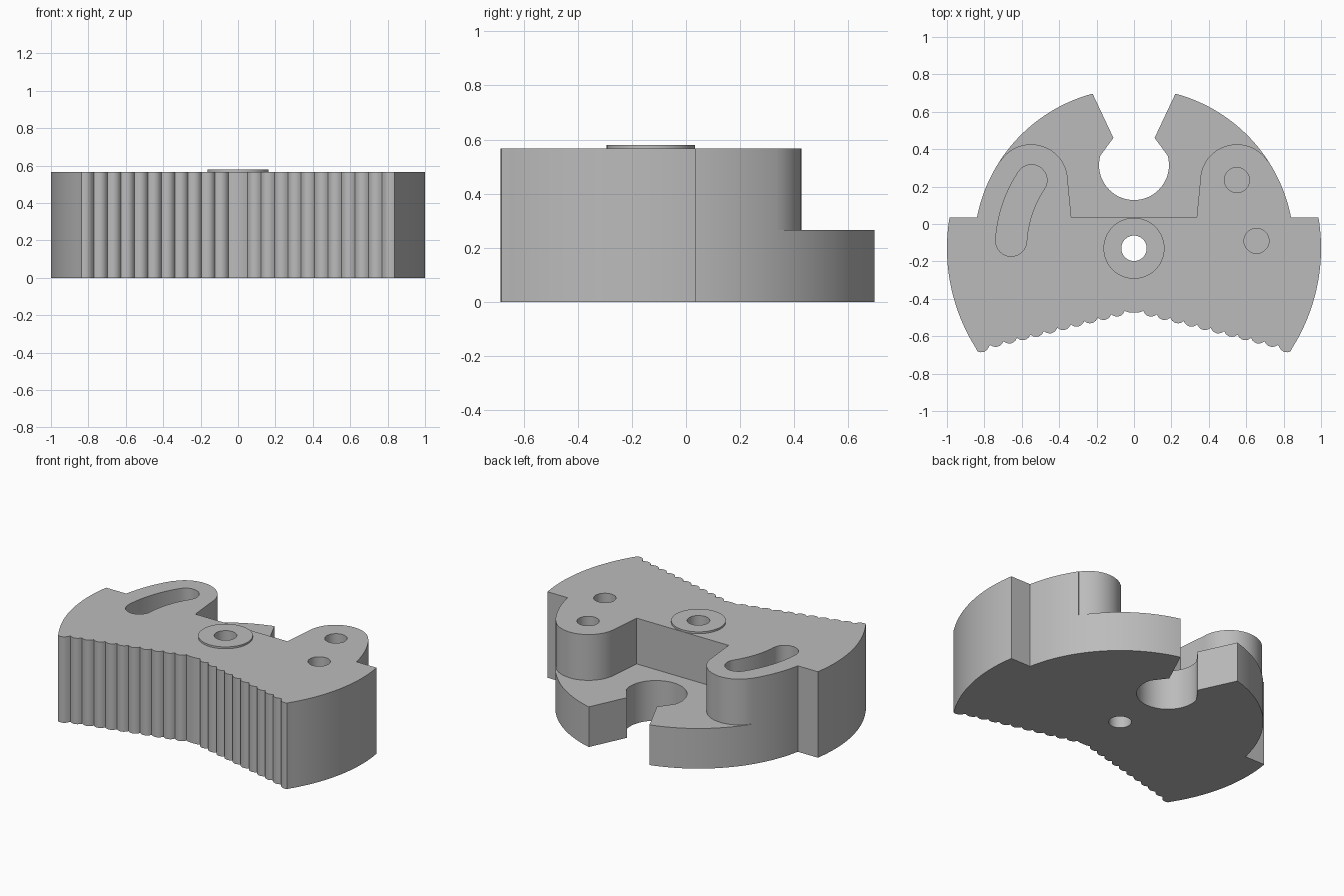
import bpy, bmesh
from math import sin, cos, pi, radians

if "Cube" in bpy.data.objects:
    bpy.data.objects.remove(bpy.data.objects["Cube"], do_unlink=True)

PIVOT = (0, -0.13)
TOP, STEP = 0.567, 0.265

grey = bpy.data.materials.new("plain_grey")
grey.use_nodes = True
grey.diffuse_color = (0.5, 0.5, 0.5, 1)
grey.node_tree.nodes["Principled BSDF"].inputs["Base Color"].default_value = (0.5, 0.5, 0.5, 1)


def arc(c, r, a0, a1, n):
    """Points along an arc, angles in degrees."""
    angles = [radians(a0 + (a1 - a0) * i / n) for i in range(n + 1)]
    return [(c[0] + r * cos(a), c[1] + r * sin(a)) for a in angles]


def mirrored(half):
    """Close a right-hand half outline with its mirror image."""
    return half + [(-x, y) for x, y in reversed(half) if abs(x) > 1e-5]


def prism(name, outline, z0, z1):
    """Extrude a closed outline between two heights."""
    bm = bmesh.new()
    face = bm.faces.new([bm.verts.new((x, y, z0)) for x, y in outline])
    out = bmesh.ops.extrude_face_region(bm, geom=[face])
    top = [v for v in out["geom"] if isinstance(v, bmesh.types.BMVert)]
    bmesh.ops.translate(bm, verts=top, vec=(0, 0, z1 - z0))
    bmesh.ops.recalc_face_normals(bm, faces=bm.faces)
    mesh = bpy.data.meshes.new(name)
    bm.to_mesh(mesh)
    bm.free()
    mesh.materials.append(grey)
    obj = bpy.data.objects.new(name, mesh)
    bpy.context.collection.objects.link(obj)
    return obj


def activate(obj):
    bpy.ops.object.select_all(action="DESELECT")
    obj.select_set(True)
    bpy.context.view_layer.objects.active = obj


def cut(obj, outline, z0, z1):
    """Subtract a prism from an object."""
    cutter = prism("cutter", outline, z0, z1)
    cutter.hide_render = True
    mod = obj.modifiers.new("cut", "BOOLEAN")
    mod.operation, mod.solver, mod.object = "DIFFERENCE", "EXACT", cutter
    activate(obj)
    bpy.ops.object.modifier_apply(modifier=mod.name)
    bpy.data.objects.remove(cutter, do_unlink=True)


# Front grip: a row of shallow rounded ribs along a slanted edge
half = [(0, -0.474), (0.03, -0.472)]
PITCH, SLOPE = 0.072, -0.25
for i in range(10):
    for k in range(6):
        t = k / 6
        x = 0.05 + PITCH * (i + t)
        y = -0.465 + SLOPE * PITCH * (i + t)
        bulge = 0.02 * sin(pi * t) ** 0.7
        half.append((x - 0.25 * bulge, y - bulge))
half += [(0.77, -0.647), (0.785, -0.672), (0.8, -0.683), (0.82, -0.686), (0.836, -0.682)]

# Side arc, shoulder, rear disc and open notch
half += arc(PIVOT, 1.0, -32.3, 9.5, 28)
half += arc(PIVOT, 0.856, 11.1, 75, 36)
half += [(0.11, 0.46)]
half += arc((0, 0.315), 0.187, 16, -90, 24)
body = prism("cam_body", mirrored(half), 0, TOP)

# Rear recess that leaves two raised lobes
recess = [(0.335, 0.035)] + arc((0.55, 0.23), 0.196, 180, 33.2, 32) + [(0.95, 0.5), (0.95, 1.0)]
cut(body, mirrored(recess), STEP, 1)

# Blind round holes, curved slot and pivot bore
for centre in [(0.55, 0.235), (0.655, -0.09)]:
    cut(body, arc(centre, 0.067, 0, 350, 35), STEP, 1)
RAD, WID = 0.658, 0.083
lo, hi = 180 - 33.6, 180 - 3.5
ends = [arc(PIVOT, RAD, a, a, 1)[0] for a in (lo, hi)]
slot = arc(PIVOT, RAD + WID, lo, hi, 12)
slot += arc(ends[1], WID, hi, hi + 180, 16)[1:-1]
slot += arc(PIVOT, RAD - WID, hi, lo, 12)
slot += arc(ends[0], WID, lo - 180, lo, 16)[1:-1]
cut(body, slot, STEP, 1)
bore = arc(PIVOT, 0.068, 0, 350, 35)
cut(body, bore, -1, 1)

# Thin raised washer around the pivot bore
washer = prism("pivot_washer", arc(PIVOT, 0.163, 0, 354, 59), TOP, 0.579)
cut(washer, bore, -1, 1)

for obj in (body, washer):
    activate(obj)
    bpy.ops.object.shade_smooth_by_angle(angle=radians(30))
